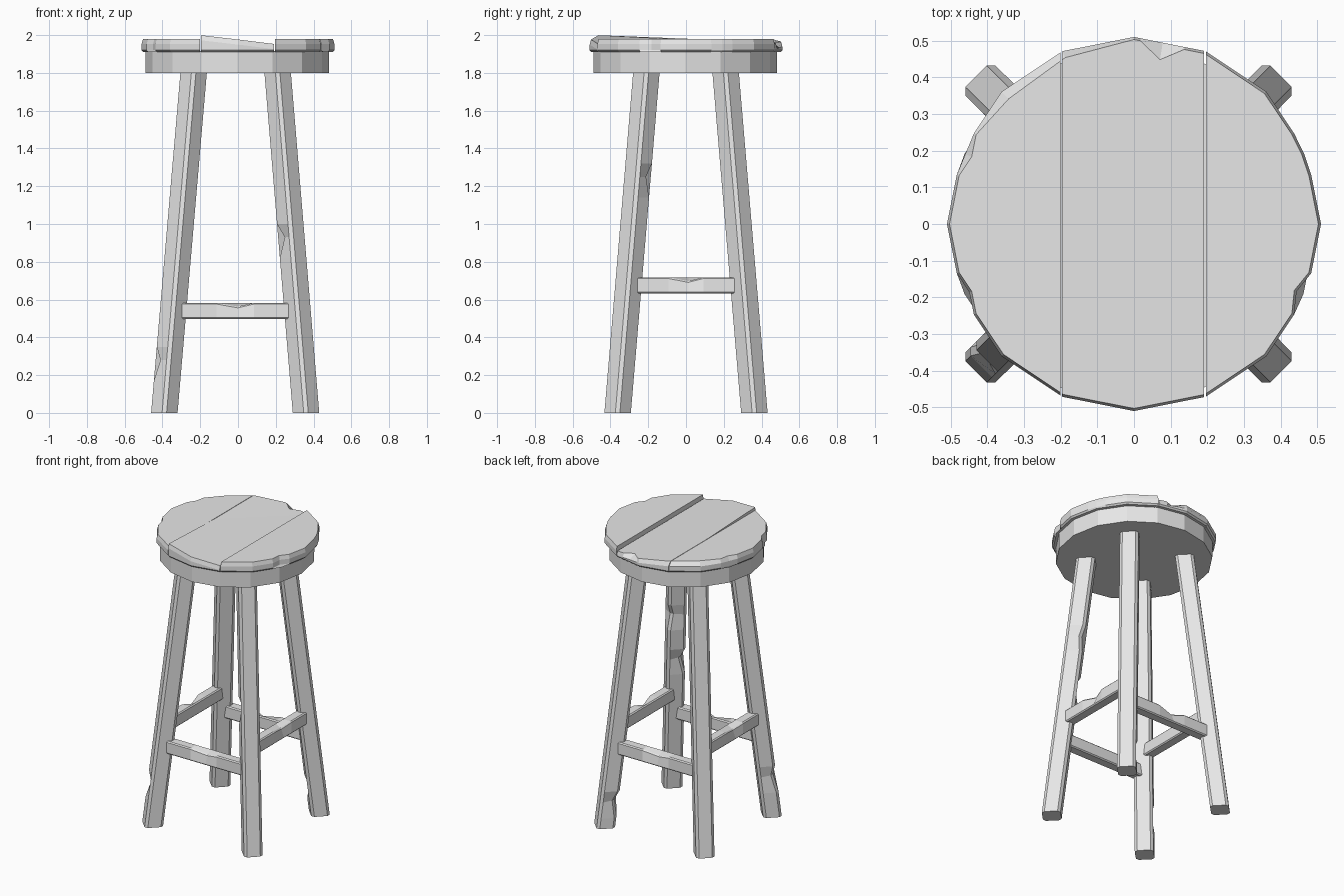
import bpy, bmesh, math
from mathutils import Vector

cube = bpy.data.objects.get("Cube")
if cube:
    bpy.data.objects.remove(cube)

grey = bpy.data.materials.new("plain_grey")
grey.use_nodes = True
colour = (0.8, 0.8, 0.8, 1)
grey.diffuse_color = colour
grey.node_tree.nodes["Principled BSDF"].inputs["Base Color"].default_value = colour


def finish(name, bm):
    bmesh.ops.recalc_face_normals(bm, faces=bm.faces)
    mesh = bpy.data.meshes.new(name)
    bm.to_mesh(mesh)
    bm.free()
    mesh.materials.append(grey)
    obj = bpy.data.objects.new(name, mesh)
    bpy.context.collection.objects.link(obj)


def loft(rings):
    """Skin a list of closed rings and cap both ends."""
    bm = bmesh.new()
    loops = [[bm.verts.new(p) for p in ring] for ring in rings]
    n = len(loops[0])
    for lo, hi in zip(loops, loops[1:]):
        for i in range(n):
            j = (i + 1) % n
            bm.faces.new((lo[i], lo[j], hi[j], hi[i]))
    bm.faces.new(loops[0])
    bm.faces.new(loops[-1])
    return bm


def section(w, h, c, chip=None, depth=0):
    """Chamfered rectangle; one corner can be pushed in as a chip."""
    pts = []
    for k, (sx, sy) in enumerate([(1, 1), (-1, 1), (-1, -1), (1, -1)]):
        d = depth if k == chip else 0
        pair = [(sx * (w - d), sy * (h - c - d)), (sx * (w - c - d), sy * (h - d))]
        pts += pair if k % 2 == 0 else pair[::-1]
    return pts


# Legs: splayed diagonal posts with chipped corners
def leg_centre(sx, sy, z):
    t = z / 1.8
    x = 0.36 - 0.15 * t if sx > 0 else -0.39 + 0.155 * t
    return Vector((x, sy * (0.362 - 0.152 * t), z))


def leg(name, sx, sy, chips):
    stations = [(0, None, 0), (1.83, None, 0)]
    for corner, z, depth in chips:
        stations += [(z - 0.11, None, 0), (z, corner, depth), (z + 0.07, None, 0)]
    rings = []
    r = math.sqrt(0.5)
    for z, corner, depth in sorted(stations, key=lambda s: s[0]):
        c = leg_centre(sx, sy, z)
        rings.append([c + Vector(((u + v) * r, (v - u) * r, 0))
                      for u, v in section(0.058, 0.058, 0.017, corner, depth)])
    finish(name, loft(rings))


leg("front_left_leg", 1, -1, [(2, 0.93, 0.025), (1, 1.25, 0.018)])
leg("front_right_leg", -1, -1, [(2, 0.28, 0.018)])
leg("back_left_leg", 1, 1, [(2, 0.18, 0.022)])
leg("back_right_leg", -1, 1, [])


# Rungs: bars between neighbouring legs, chipped on the top outer edge
def rung(name, start, end, z):
    a, b = leg_centre(*start, z), leg_centre(*end, z)
    axis = (b - a).normalized()
    out = axis.cross(Vector((0, 0, 1)))
    rings = []
    for t, depth in [(0, 0), (0.35, 0), (0.52, 0.02), (0.65, 0), (1, 0)]:
        c = a.lerp(b, t)
        rings.append([c + out * u + Vector((0, 0, v))
                      for u, v in section(0.034, 0.043, 0.007, 0, depth)])
    finish(name, loft(rings))


rung("front_rung", (-1, -1), (1, -1), 0.54)
rung("left_rung", (1, -1), (1, 1), 0.675)
rung("back_rung", (1, 1), (-1, 1), 0.54)
rung("right_rung", (-1, 1), (-1, -1), 0.675)


# Seat base: sixteen-sided disc
STEP = 22.5


def circle(radius, z):
    return [(radius * math.cos(math.radians(i * STEP)) - 0.004,
             radius * math.sin(math.radians(i * STEP)) - 0.004, z) for i in range(16)]


finish("seat_base", loft([circle(0.485, 1.8), circle(0.485, 1.915)]))

# Seat top: chamfered, chipped rim split into three planks
rim_chips = {337.5: 0.03, 202.5: 0.024, 22.5: 0.008, 157.5: 0.012}
top_chips = {81: 0.04, 112.5: 0.012, 135: 0.02, 157.5: 0.012}
angles = {i * STEP for i in range(16)} | {74, 81, 88}
for a in rim_chips:
    angles |= {a - 7, a + 7}


def rim(radius, z, *chip_sets):
    ring = []
    for a in sorted(angles):
        edge = math.radians(a % STEP - STEP / 2)
        r = radius * math.cos(math.radians(STEP / 2)) / math.cos(edge)
        r -= sum(s.get(a, 0) for s in chip_sets)
        ring.append((r * math.cos(math.radians(a)), r * math.sin(math.radians(a)), z))
    return ring


def cut(bm, point, normal, clear=True):
    res = bmesh.ops.bisect_plane(bm, geom=bm.verts[:] + bm.edges[:] + bm.faces[:],
                                 plane_co=point, plane_no=normal, clear_outer=clear)
    if clear:
        edges = [e for e in res["geom_cut"] if isinstance(e, bmesh.types.BMEdge)]
        bmesh.ops.holes_fill(bm, edges=edges)


def plank(name, x_min, x_max, lifted=False):
    bm = loft([rim(0.5, 1.91), rim(0.51, 1.92, rim_chips),
               rim(0.51, 1.953, rim_chips), rim(0.503, 1.98, rim_chips, top_chips)])
    if x_min is not None:
        cut(bm, (x_min, 0, 0), (-1, 0, 0))
    if x_max is not None:
        cut(bm, (x_max, 0, 0), (1, 0, 0))
    if lifted:
        # Warped board: creased across the back, raised at its front corner
        cut(bm, (-0.2, 0.03, 0), (0.43, -0.4, 0), clear=False)
        for v in bm.verts:
            x, y, z = v.co
            if z > 1.94:
                lift = 0.04 * max(0, 0.03 - y) * (0.2 - x) / 0.4
                v.co.z += lift - 0.07 * (x + 0.2)
    finish(name, bm)


plank("right_seat_plank", None, -0.2)
plank("middle_seat_plank", -0.197, 0.191, lifted=True)
plank("left_seat_plank", 0.197, None)
